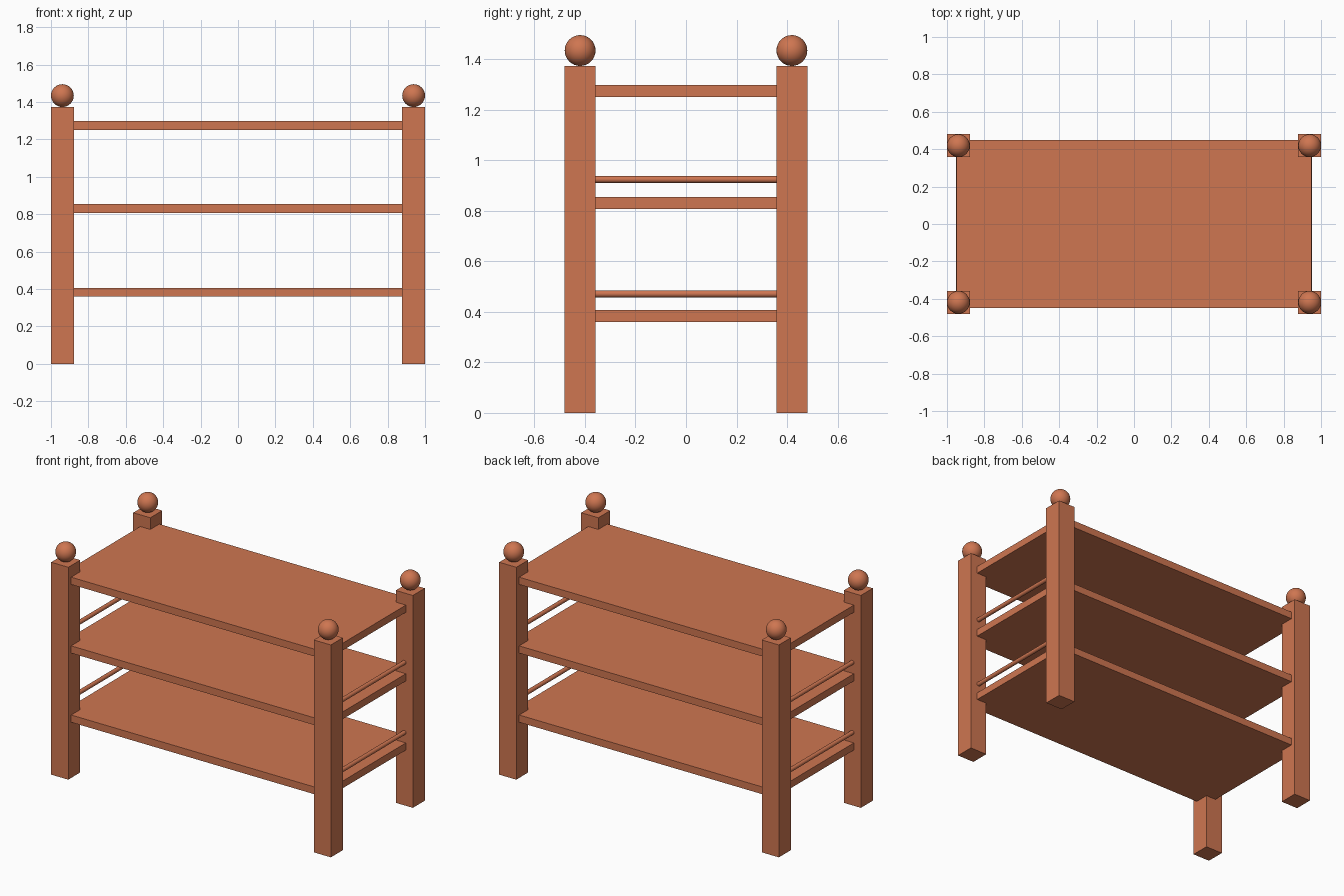
import bpy, math

if "Cube" in bpy.data.objects:
    bpy.data.objects.remove(bpy.data.objects["Cube"])

wood = bpy.data.materials.new("terracotta wood")
wood.diffuse_color = (0.62, 0.18, 0.082, 1)
wood.use_nodes = True
wood.node_tree.nodes["Principled BSDF"].inputs["Base Color"].default_value = wood.diffuse_color


def finish(name):
    ob = bpy.context.object
    ob.name = name
    ob.data.materials.append(wood)
    return ob


def box(name, loc, size):
    bpy.ops.mesh.primitive_cube_add(size=1, location=loc)
    ob = finish(name)
    ob.scale = size
    bpy.ops.object.transform_apply(location=False, rotation=False, scale=True)


POST_X, POST_Y, POST_W, POST_H = 0.939, 0.419, 0.122, 1.373
BALL_R = 0.061

# Four corner posts with ball finials
for sx, side in ((-1, "left"), (1, "right")):
    for sy, end in ((-1, "front"), (1, "back")):
        x, y = sx * POST_X, sy * POST_Y
        box(f"{end}_{side}_post", (x, y, POST_H / 2), (POST_W, POST_W, POST_H))
        bpy.ops.mesh.primitive_uv_sphere_add(segments=32, ring_count=16, radius=BALL_R,
                                             location=(x, y, POST_H + BALL_R))
        finish(f"{end}_{side}_finial")
        bpy.ops.object.shade_smooth()

    # Side rails just above the two lower shelves
    for level, z in (("lower", 0.471), ("middle", 0.924)):
        bpy.ops.mesh.primitive_cylinder_add(vertices=24, radius=0.0135, depth=2 * POST_Y,
                                            location=(sx * POST_X, 0, z),
                                            rotation=(math.pi / 2, 0, 0))
        finish(f"{level}_{side}_rail")
        bpy.ops.object.shade_smooth_by_angle()

# Three shelves
for level, z in (("lower", 0.383), ("middle", 0.83), ("top", 1.274)):
    box(f"{level}_shelf", (0, 0, z), (1.9, 0.9, 0.047))
